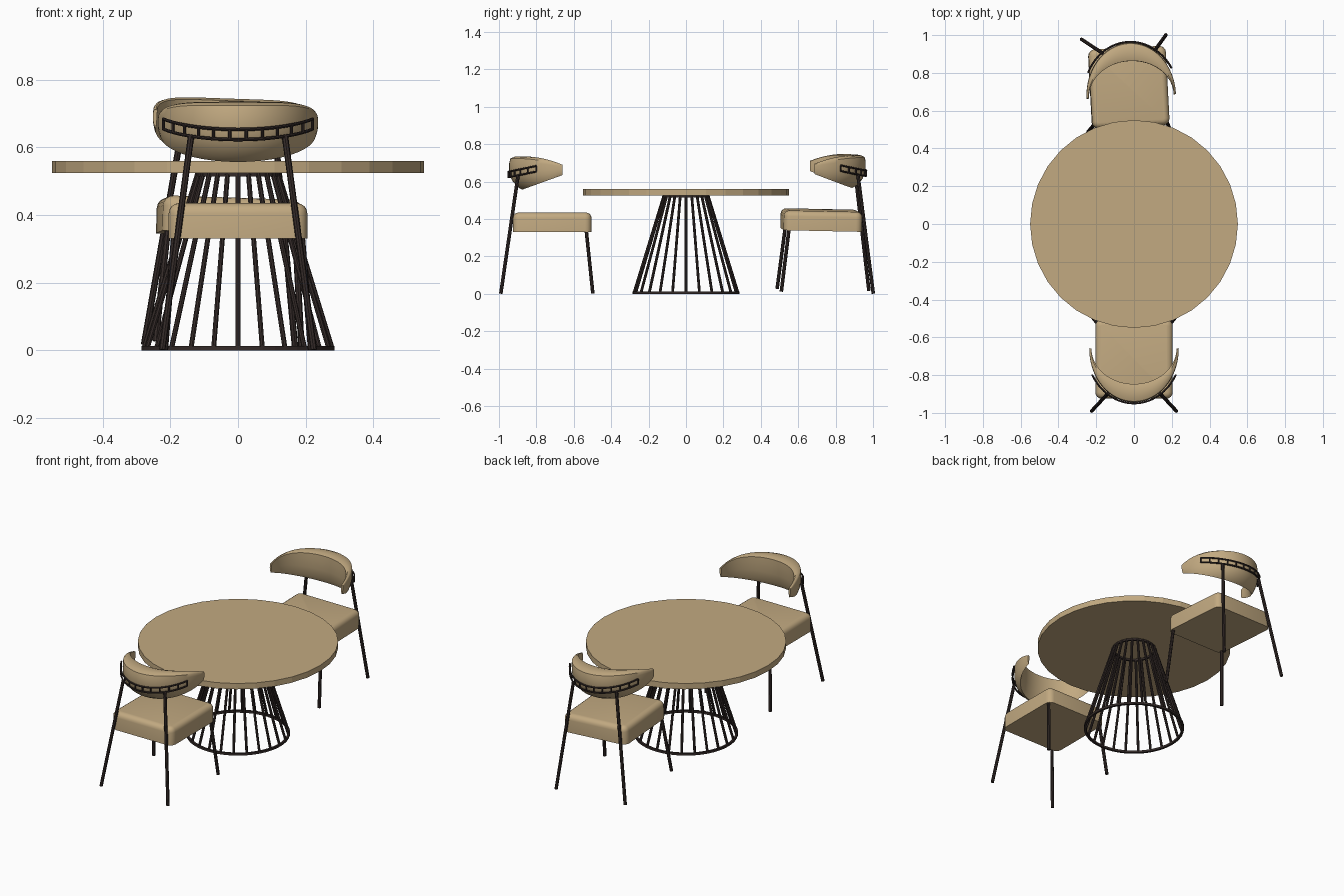
import bpy, bmesh
from math import sin, cos, pi, radians
from mathutils import Vector, Matrix

if "Cube" in bpy.data.objects:
    bpy.data.objects.remove(bpy.data.objects["Cube"])


def material(name, rgb):
    m = bpy.data.materials.new(name)
    m.diffuse_color = (*rgb, 1)
    m.use_nodes = True
    m.node_tree.nodes["Principled BSDF"].inputs["Base Color"].default_value = m.diffuse_color
    return m


TAN = material("tan", (0.54, 0.40, 0.22))
DARK = material("dark_metal", (0.035, 0.024, 0.022))


def finish(bm, name, mat, matrix=Matrix(), smooth=True):
    bmesh.ops.recalc_face_normals(bm, faces=bm.faces)
    me = bpy.data.meshes.new(name)
    bm.to_mesh(me)
    bm.free()
    me.materials.append(mat)
    ob = bpy.data.objects.new(name, me)
    bpy.context.collection.objects.link(ob)
    ob.matrix_world = matrix
    if smooth:
        bpy.ops.object.select_all(action='DESELECT')
        ob.select_set(True)
        bpy.context.view_layer.objects.active = ob
        bpy.ops.object.shade_smooth_by_angle(angle=radians(35))
    return ob


def add_rod(bm, p, q, r, sides=8):
    p, q = Vector(p), Vector(q)
    d = q - p
    m = Matrix.Translation((p + q) / 2) @ d.to_track_quat('Z', 'Y').to_matrix().to_4x4()
    bmesh.ops.create_cone(bm, cap_ends=True, segments=sides, radius1=r, radius2=r,
                          depth=d.length, matrix=m)


def loft(bm, rings, closed=False):
    vs = [[bm.verts.new(p) for p in ring] for ring in rings]
    n = len(vs[0])
    for i in range(len(vs) if closed else len(vs) - 1):
        a, b = vs[i], vs[(i + 1) % len(vs)]
        for j in range(n):
            k = (j + 1) % n
            bm.faces.new((a[j], a[k], b[k], b[j]))
    if not closed:
        bm.faces.new(vs[0])
        bm.faces.new(vs[-1])


def add_hoop(bm, radius, z, half, n=48):
    rings = []
    for i in range(n):
        a = 2 * pi * i / n
        rings.append([((radius + s) * cos(a), (radius + s) * sin(a), z + t)
                      for s, t in ((-half, -half), (half, -half), (half, half), (-half, half))])
    loft(bm, rings, closed=True)


# Table top: faceted disc
bm = bmesh.new()
bmesh.ops.create_cone(bm, cap_ends=True, segments=32, radius1=0.55, radius2=0.55,
                      depth=0.035, matrix=Matrix.Translation((0, 0, 0.5425)))
finish(bm, "table_top", TAN, smooth=False)

# Table base: cone of rods between two hoops
bm = bmesh.new()
for i in range(24):
    a = 2 * pi * i / 24
    add_rod(bm, (0.278 * cos(a), 0.278 * sin(a), 0.006),
            (0.118 * cos(a), 0.118 * sin(a), 0.526), 0.0075)
finish(bm, "table_base_rods", DARK)
bm = bmesh.new()
add_hoop(bm, 0.279, 0.0065, 0.0065)
add_hoop(bm, 0.118, 0.52, 0.006)
finish(bm, "table_base_hoops", DARK, smooth=False)

# Backrest cross-section: u = outside to inside, v = bottom to top
SECTION = [(0, .5), (0, .8), (.06, .94), (.3, .99), (.75, 1), (1, .96),
           (1, .75), (.95, .45), (.85, .15), (.7, 0), (.45, .08), (.15, .28)]


def rail_point(a, upper):
    rise = (1 - cos(a)) / (1 - cos(radians(61)))
    return Vector((0.252 * sin(a), 0.06 - 0.29 * cos(a), 0.623 + 0.031 * rise + 0.03 * upper))


def chair(prefix, matrix):
    # Seat cushion: rounded corners, soft top edge, flat underside
    bm = bmesh.new()
    bmesh.ops.create_cube(bm, size=1, matrix=Matrix.Translation((0, 0.005, 0.3825))
                          @ Matrix.Diagonal((0.41, 0.42, 0.105, 1)))
    upright = [e for e in bm.edges if abs(e.verts[0].co.z - e.verts[1].co.z) > 0.05]
    bmesh.ops.bevel(bm, geom=upright, offset=0.035, segments=4, profile=0.5, affect='EDGES')
    rim = [e for e in bm.edges if all(v.co.z > 0.43 for v in e.verts)]
    bmesh.ops.bevel(bm, geom=rim, offset=0.03, segments=4, profile=0.5, affect='EDGES')
    finish(bm, prefix + "_seat", TAN, matrix)

    # Backrest: crescent cushion that thins toward its tips
    bm = bmesh.new()
    rings = []
    for i in range(33):
        a = radians(-90 + 180 * i / 32)
        s = 1 - cos(a)
        top, low = 0.735 - 0.045 * s * s, 0.557 + 0.078 * s
        outer = Vector((0.237 * sin(a), 0.06 - 0.285 * cos(a), 0))
        inner = Vector((0.225 * sin(a), 0.06 - 0.187 * cos(a), 0))
        rings.append([outer.lerp(inner, u) + Vector((0, 0, low + (top - low) * v))
                      for u, v in SECTION])
    loft(bm, rings)
    finish(bm, prefix + "_backrest", TAN, matrix)

    # Curved ladder bracket behind the backrest
    bm = bmesh.new()
    angles = [radians(-61 + 122 * i / 22) for i in range(23)]
    for upper in (0, 1):
        rings = []
        for a in angles:
            c = rail_point(a, upper)
            out = Vector((sin(a), -cos(a), 0))
            rings.append([c + out * (0.005 * cos(t)) + Vector((0, 0, 0.005 * sin(t)))
                          for t in (2 * pi * k / 8 for k in range(8))])
        loft(bm, rings)
    for a in angles[::2]:
        add_rod(bm, rail_point(a, 0), rail_point(a, 1), 0.0045)
    finish(bm, prefix + "_back_bracket", DARK, matrix)

    # Splayed legs
    for side, label in ((-1, "left"), (1, "right")):
        bm = bmesh.new()
        add_rod(bm, (side * 0.224, -0.270, 0.002), (side * 0.139, -0.178, 0.632), 0.0095)
        finish(bm, f"{prefix}_back_leg_{label}", DARK, matrix)
        bm = bmesh.new()
        add_rod(bm, (side * 0.216, 0.222, 0.002), (side * 0.188, 0.186, 0.345), 0.0095)
        finish(bm, f"{prefix}_front_leg_{label}", DARK, matrix)


# Two facing chairs; the far one stands slightly turned and tilted
chair("near_chair", Matrix.Translation((0, -0.72, 0)))
tilt = Matrix.Rotation(radians(1.9), 4, 'Y') @ Matrix.Rotation(radians(-1.3), 4, 'X')
chair("far_chair", Matrix.Translation((-0.04, 0.72, 0.013)) @ tilt
      @ Matrix.Rotation(radians(183), 4, 'Z'))
